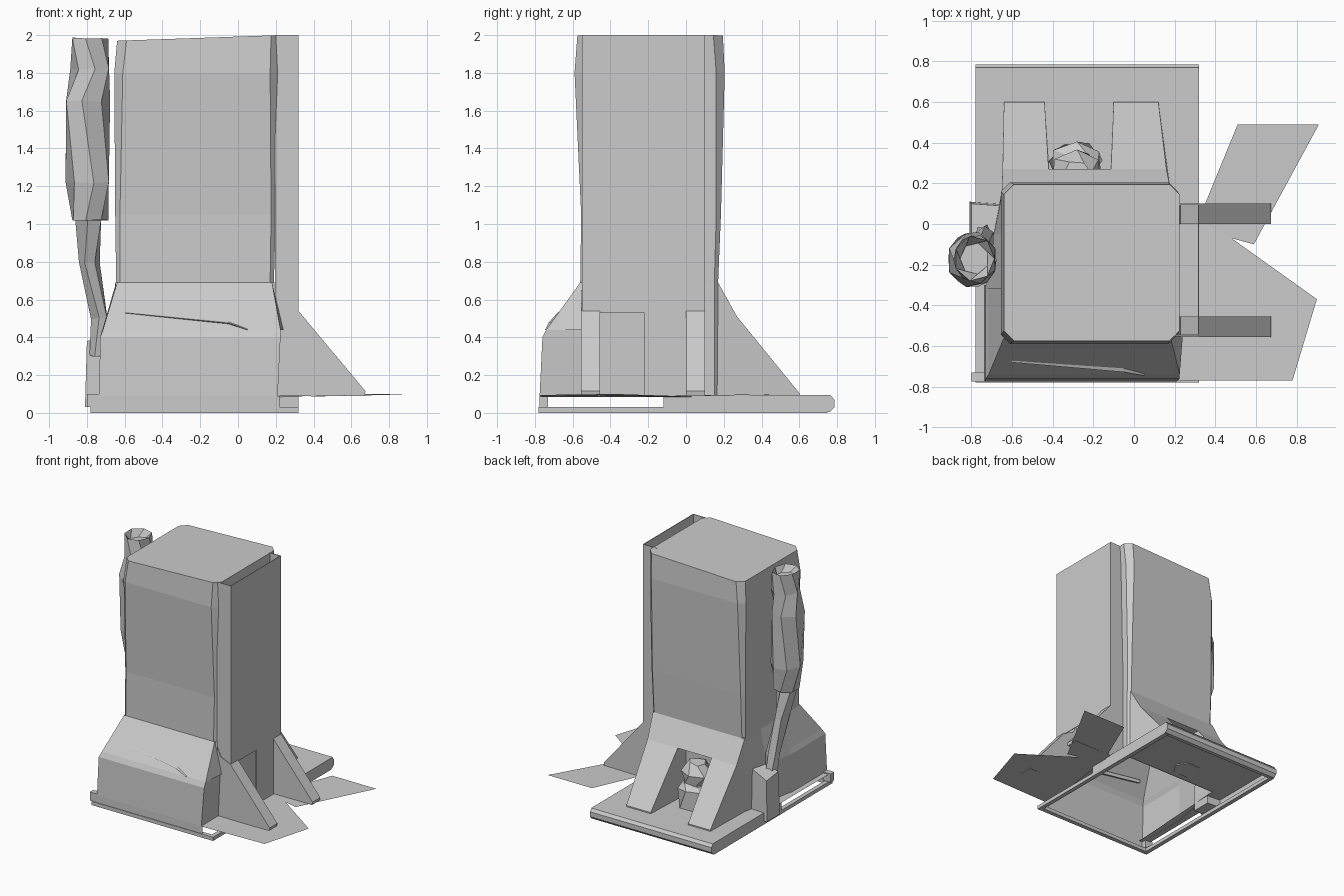
import bpy, bmesh, math, random
random.seed(4)


def loft(name, rings, cap_start=True, cap_end=True, closed=True):
    """Skin a surface through rings (or open polylines) of equal point count."""
    bm = bmesh.new()
    vs = [[bm.verts.new(p) for p in r] for r in rings]
    n = len(vs[0])
    for a, b in zip(vs, vs[1:]):
        for i in range(n if closed else n - 1):
            j = (i + 1) % n
            bm.faces.new((a[i], a[j], b[j], b[i]))
    if cap_start and closed:
        bm.faces.new(vs[0][::-1])
    if cap_end and closed:
        bm.faces.new(vs[-1])
    bmesh.ops.recalc_face_normals(bm, faces=bm.faces)
    me = bpy.data.meshes.new(name)
    bm.to_mesh(me)
    bm.free()
    ob = bpy.data.objects.new(name, me)
    bpy.context.collection.objects.link(ob)
    return ob


def box(name, x0, x1, y0, y1, z0, z1):
    def ring(z):
        return [(x0, y0, z), (x1, y0, z), (x1, y1, z), (x0, y1, z)]
    return loft(name, [ring(z0), ring(z1)])


def oct_ring(x0, x1, y0, y1, c, z, zl=None):
    """Rectangle with clipped corners; zl is the height at the left edge."""
    pts = [(x0 + c, y0), (x1 - c, y0), (x1, y0 + c), (x1, y1 - c),
           (x1 - c, y1), (x0 + c, y1), (x0, y1 - c), (x0, y0 + c)]
    zl = z if zl is None else zl
    return [(x, y, zl + (z - zl) * (x - x0) / (x1 - x0)) for x, y in pts]


def sheet(name, pts):
    me = bpy.data.meshes.new(name)
    me.from_pydata(pts, [], [list(range(len(pts)))])
    ob = bpy.data.objects.new(name, me)
    bpy.context.collection.objects.link(ob)
    return ob


def lumpy(name, path, sides, jit):
    """Faceted irregular tube: path of (x, y, z, rx, ry)."""
    rings = []
    for k, (x, y, z, rx, ry) in enumerate(path):
        ring = []
        for i in range(sides):
            a = 2 * math.pi * (i + 0.5 * (k % 2)) / sides
            r = 1 + random.uniform(-jit, jit)
            ring.append((x + rx * r * math.cos(a), y + ry * r * math.sin(a),
                         z + random.uniform(-jit, jit) * 0.15))
        rings.append(ring)
    return loft(name, rings)


# Tower: hollow, clipped corners, slightly swollen towards the top
loft("tower", [
    oct_ring(-0.645, 0.19, -0.56, 0.17, 0.02, 0.69),
    oct_ring(-0.65, 0.20, -0.555, 0.185, 0.025, 1.05),
    oct_ring(-0.655, 0.215, -0.59, 0.205, 0.045, 1.80),
    oct_ring(-0.64, 0.225, -0.575, 0.195, 0.05, 2.0, 1.97)], cap_start=False)
# Lower tower walls behind the shaft and rear buttresses
loft("lower_tower_wall", [[(0.195, -0.55, z), (0.195, 0.15, z), (0.175, 0.17, z), (-0.645, 0.17, z)]
                          for z in (0.09, 0.69)], closed=False)

# Open-topped side shaft with a doorway in its outer wall
T = 0.006
box("shaft_outer_wall", 0.32 - T, 0.32, -0.55, 0.10, 0.53, 2.0)
box("shaft_outer_wall_back", 0.32 - T, 0.32, -0.22, 0.10, 0.09, 0.53)
box("shaft_front_wall", 0.195, 0.32, -0.55, -0.55 + T, 0.09, 2.0)
box("shaft_back_wall", 0.195, 0.32, 0.10 - T, 0.10, 0.09, 2.0)

# Base plate around the hollow tower
sheet("base_plate_rear", [(-0.78, 0.17, 0.095), (0.32, 0.17, 0.095), (0.32, 0.77, 0.095), (-0.78, 0.77, 0.095)])
sheet("base_plate_left", [(-0.78, -0.77, 0.09), (-0.70, -0.77, 0.09), (-0.65, 0.17, 0.095), (-0.78, 0.17, 0.095)])
sheet("base_plate_right", [(0.19, -0.77, 0.09), (0.32, -0.77, 0.09), (0.32, 0.17, 0.095), (0.19, 0.17, 0.095)])
# Thin ground rails, with skirts closing the rear half
for side, x in (("left", -0.78), ("right", 0.285)):
    box("ground_rail_" + side, x, x + 0.035, -0.78, 0.75, 0, 0.03)
for side, x in (("left", -0.78), ("right", 0.32)):
    sheet("rear_skirt_" + side, [(x, -0.12, 0.03), (x, 0.76, 0.03), (x, 0.76, 0.095), (x, -0.12, 0.095)])
box("ground_rail_front", -0.78, 0.32, -0.78, -0.745, 0, 0.03)
loft("ground_rail_back", [[(x, 0.73, 0.005), (x, 0.76, 0.005), (x, 0.785, 0.03),
                           (x, 0.785, 0.07), (x, 0.765, 0.095), (x, 0.73, 0.085)]
                          for x in (-0.78, 0.32)])

# Front plinth: open shell sloping back to the tower
loft("front_plinth", [[(x0, -0.30, z), (x0, yf, z), (x1, yf, z), (x1, -0.55, z)]
                      for x0, x1, yf, z in ((-0.735, 0.21, -0.775, 0.09), (-0.73, 0.225, -0.76, 0.40),
                                            (-0.715, 0.225, -0.74, 0.44), (-0.64, 0.18, -0.56, 0.69))],
     closed=False)
sheet("plinth_front_skirt", [(-0.76, -0.775, 0.03), (0.22, -0.775, 0.03), (0.22, -0.775, 0.09), (-0.76, -0.775, 0.09)])
# Thin folded seam across the plinth slope
loft("plinth_seam", [[(x, -0.74 + (z - 0.44) * 0.72 - d, z),
                      (x, -0.74 + (z - 0.44) * 0.72 + 0.03, z + 0.015),
                      (x, -0.74 + (z - 0.44) * 0.72 + 0.03, z - 0.015)]
                     for x, z, d in ((-0.60, 0.53, 0.006), (-0.05, 0.475, 0.014), (0.05, 0.44, 0.006))])
box("corner_post", -0.80, -0.73, -0.775, -0.73, 0.03, 0.10)

# Left foot: flared wall and conduit box
loft("left_flare", [[(x, y, 0.09), (x, y, 0.40), (-0.645, y, 0.69)]
                    for y, x in ((-0.32, -0.73), (-0.05, -0.69), (0.17, -0.65))], closed=False)
loft("conduit_box", [
    [(-0.81, -0.06, 0.03), (-0.66, -0.06, 0.03), (-0.66, 0.10, 0.03), (-0.81, 0.11, 0.03)],
    [(-0.80, -0.05, 0.38), (-0.66, -0.05, 0.42), (-0.66, 0.09, 0.42), (-0.80, 0.10, 0.36)]])

# Rear buttresses with a lintel between them
for side, xa, xb in (("left", (-0.64, -0.65), (-0.44, -0.41)), ("right", (-0.10, -0.12), (0.12, 0.18))):
    def prof(foot, top):
        mid = (foot + 2 * top) / 3
        return [(foot, 0.60, 0.095), (foot, 0.60, 0.105), (mid, 0.27, 0.51),
                (top, 0.17, 0.69), (top, 0.165, 0.095)]
    loft("rear_buttress_" + side, [prof(*xa), prof(*xb)])
loft("rear_lintel", [[(x, 0.165, 0.69), (x, 0.17, 0.69), (x, 0.27, 0.51), (x, 0.165, 0.50)]
                     for x in (-0.43, -0.11)])

# Machinery block inside the rear niche
lumpy("niche_block_lower", [(-0.28, 0.31, 0.095, 0.13, 0.10), (-0.28, 0.31, 0.24, 0.13, 0.10),
                            (-0.28, 0.28, 0.28, 0.10, 0.07)], 6, 0.08)
lumpy("niche_block_upper", [(-0.27, 0.27, 0.27, 0.09, 0.08), (-0.28, 0.27, 0.36, 0.13, 0.10),
                            (-0.28, 0.25, 0.44, 0.07, 0.06)], 6, 0.08)

# Exhaust stack on the left: thin bent pipe and wide faceted drum with a hollow top
lumpy("stack_pipe", [(-0.735, -0.05, 0.30, 0.05, 0.06), (-0.735, -0.07, 0.50, 0.05, 0.06),
                     (-0.785, -0.13, 0.80, 0.055, 0.07), (-0.795, -0.17, 1.03, 0.08, 0.09)], 6, 0.04)
lumpy("stack_drum", [(-0.785, -0.175, 1.02, 0.10, 0.11), (-0.79, -0.175, 1.22, 0.12, 0.135),
                     (-0.80, -0.18, 1.65, 0.12, 0.135), (-0.78, -0.175, 1.82, 0.105, 0.12),
                     (-0.785, -0.17, 1.985, 0.10, 0.11), (-0.785, -0.17, 1.93, 0.07, 0.08)], 7, 0.03)

# Right-hand buttresses
for side, y0, y1 in (("front", -0.555, -0.455), ("back", 0.0, 0.10)):
    loft("side_buttress_" + side, [[(0.20, y, 0.09), (0.67, y, 0.09), (0.675, y, 0.115),
                                    (0.32, y, 0.54), (0.23, y, 0.58), (0.20, y, 0.65)]
                                   for y in (y0, y1)])
# Fillet closing the plinth against the front buttress
sheet("plinth_fillet", [(0.18, -0.56, 0.69), (0.225, -0.74, 0.44), (0.24, -0.55, 0.44)])

# Flat ground sheets spreading from the doorway
sheet("ground_sheet_front", [(0.21, -0.77, 0.085), (0.78, -0.77, 0.095),
                             (0.90, -0.37, 0.10), (0.48, -0.07, 0.09), (0.32, 0.04, 0.085)])
sheet("ground_sheet_back", [(0.32, 0.02, 0.09), (0.48, -0.07, 0.09), (0.59, -0.10, 0.09),
                            (0.91, 0.49, 0.10), (0.51, 0.49, 0.10), (0.35, 0.10, 0.09)])
